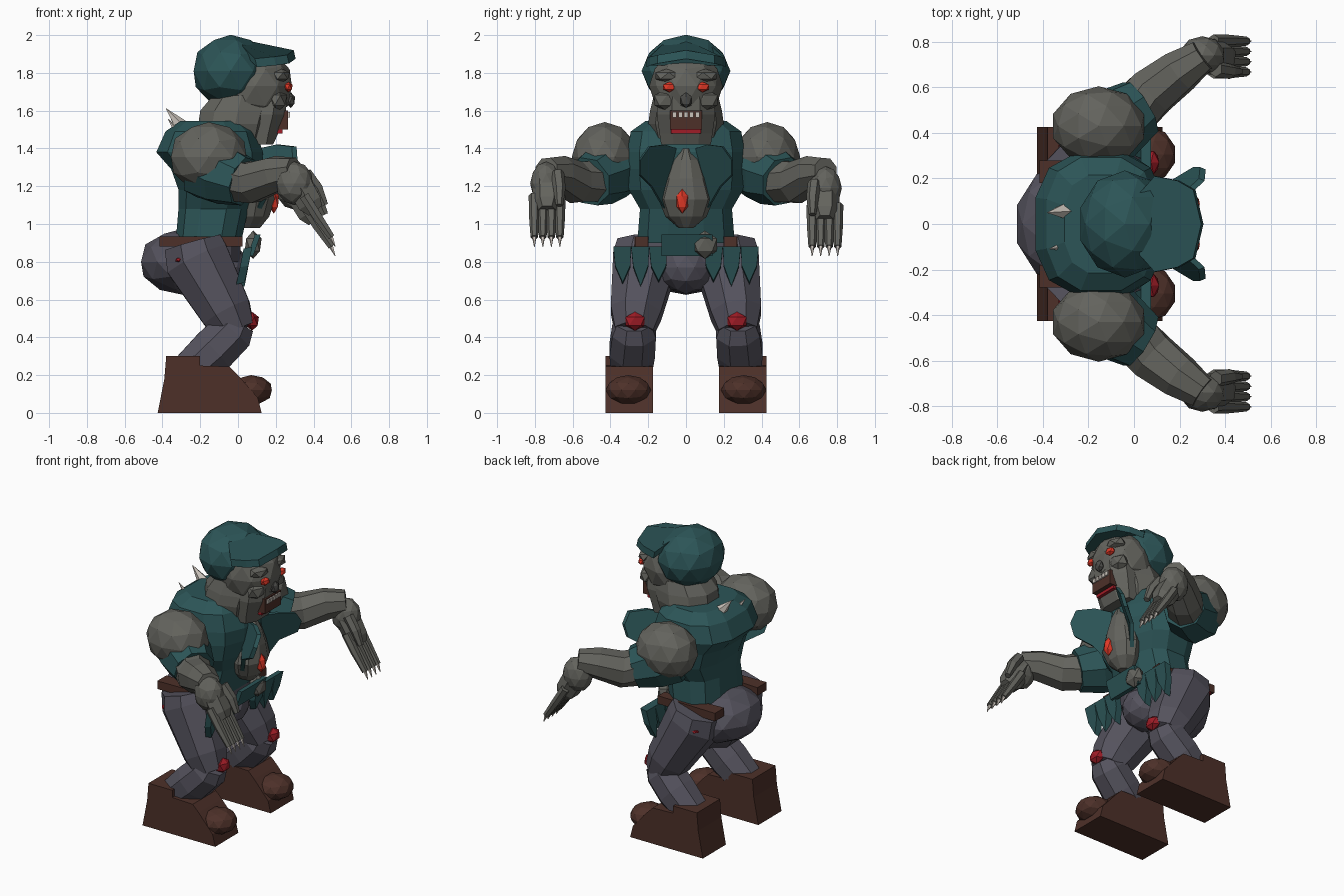
import bpy, bmesh, math
from mathutils import Vector, Matrix

def mat(name, c):
    m = bpy.data.materials.new(name)
    m.diffuse_color = (*c, 1)
    return m

SKIN = mat("skin", (.125, .125, .11))
CLOTH = mat("cloth", (.025, .09, .095))
PANTS = mat("pants", (.09, .085, .11))
BROWN = mat("leather", (.075, .03, .022))
RED = mat("wound", (.35, .012, .02))
EYE = mat("eye", (.75, .04, .02))
BONE = mat("bone", (.6, .55, .5))
DARK = mat("nostril", (.07, .07, .065))

def finish(name, bm, m):
    bmesh.ops.recalc_face_normals(bm, faces=bm.faces)
    me = bpy.data.meshes.new(name)
    bm.to_mesh(me)
    bm.free()
    me.materials.append(m)
    ob = bpy.data.objects.new(name, me)
    bpy.context.collection.objects.link(ob)
    return ob

def ball(name, c, r, m, sub=2):
    bm = bmesh.new()
    bmesh.ops.create_icosphere(bm, subdivisions=sub, radius=1)
    bm.transform(Matrix.Translation(c) @ Matrix.Diagonal((*r, 1)))
    return finish(name, bm, m)

def skin_rings(name, rings, m):
    bm = bmesh.new()
    vs = [[bm.verts.new(p) for p in ring] for ring in rings]
    n = len(vs[0])
    for a, b in zip(vs, vs[1:]):
        for i in range(n):
            bm.faces.new((a[i], a[(i + 1) % n], b[(i + 1) % n], b[i]))
    bm.faces.new(vs[0])
    bm.faces.new(vs[-1])
    return finish(name, bm, m)

def limb(name, pts, m, n=8):
    """Faceted tube through (x, y, z, radius) stations."""
    P = [Vector(p[:3]) for p in pts]
    rings = []
    for i, p in enumerate(P):
        d = (P[min(i + 1, len(P) - 1)] - P[max(i - 1, 0)]).normalized()
        u = d.cross(Vector((0, 1, .01))).normalized()
        v = d.cross(u)
        rings.append([p + pts[i][3] * (u * math.cos(t) + v * math.sin(t))
                      for t in [(k + .5) * math.tau / n for k in range(n)]])
    return skin_rings(name, rings, m)

def stack(name, rows, m, n=12, e=1):
    """Horizontal rounded rings (z, x min, x max, half width); e < 1 is boxier."""
    p = lambda v: math.copysign(abs(v) ** e, v)
    rings = []
    for z, a, b, w in rows:
        rings.append([((a + b) / 2 + (b - a) / 2 * p(math.cos(t)), w * p(math.sin(t)), z)
                      for t in [(k + .5) * math.tau / n for k in range(n)]])
    return skin_rings(name, rings, m)

def slab(name, pts, off, m):
    off = Vector(off)
    return skin_rings(name, [[Vector(p) for p in pts], [Vector(p) + off for p in pts]], m)

def box(name, lo, hi, m):
    return slab(name, [(lo[0], lo[1], lo[2]), (hi[0], lo[1], lo[2]), (hi[0], hi[1], lo[2]), (lo[0], hi[1], lo[2])],
                (0, 0, hi[2] - lo[2]), m)

# torso: torn shirt, belly skin, neck, pelvis, belt
stack("shirt", [(.9, -.335, .02, .265), (1.08, -.32, .06, .25), (1.18, -.32, .1, .31), (1.29, -.36, .13, .32),
                (1.38, -.44, .14, .32), (1.49, -.39, .1, .3), (1.545, -.31, .03, .22)], CLOTH, e=.75)
stack("belly_skin", [(.98, .0, .12, .04), (1.04, .0, .17, .11), (1.13, .0, .2, .145), (1.24, .0, .19, .11),
                     (1.34, .0, .165, .075), (1.4, .0, .14, .03)], SKIN, 10)
ball("chest_wound", (.19, -.02, 1.12), (.03, .035, .065), EYE, 1)
stack("neck", [(1.42, -.14, .14, .17), (1.53, -.22, .19, .2), (1.6, -.21, .21, .19), (1.68, -.14, .18, .17)], SKIN, 10)
ball("pelvis", (-.29, 0, .8), (.235, .27, .175), PANTS)
ball("crotch", (-.1, 0, .77), (.16, .15, .14), PANTS)
stack("waistband", [(.8, -.38, .02, .3), (.9, -.37, .02, .28)], PANTS)
ball("belly_tear", (.08, .1, .89), (.05, .075, .075), SKIN, 1)
slab("shirt_front_hem", [(.05, -.13, .83), (.05, .14, .83), (.09, .14, .945), (.09, -.13, .945)], (.03, 0, 0), CLOTH)

# head
ball("head", (.09, 0, 1.73), (.205, .195, .2), SKIN)
ball("hair", (-.04, 0, 1.81), (.205, .235, .192), CLOTH)
slab("hair_fringe", [(.1, -.21, 1.83), (.2, -.19, 1.84), (.27, -.15, 1.85), (.305, 0, 1.875), (.27, .15, 1.85),
                     (.2, .19, 1.84), (.1, .21, 1.83), (.02, .12, 1.91), (.04, 0, 1.93), (.02, -.12, 1.91)],
     (-.01, 0, .045), CLOTH)
stack("jaw", [(1.42, .04, .19, .14), (1.48, .0, .22, .15), (1.58, -.02, .26, .165), (1.68, .0, .27, .155)], SKIN, 8, .8)
box("mouth", (.15, -.085, 1.5), (.265, .085, 1.6), BROWN)
box("lower_lip", (.17, -.08, 1.48), (.235, .08, 1.515), RED)
for i in range(5):
    y = -.06 + .03 * i
    box("tooth", (.25, y - .011, 1.565), (.275, y + .011, 1.592), BONE)
ball("nose", (.28, 0, 1.655), (.025, .035, .042), DARK, 1)
limb("back_spike_large", [(-.27, .06, 1.48, .055), (-.38, .05, 1.61, .002)], BONE, 5)
limb("back_spike_small", [(-.33, -.1, 1.5, .015), (-.37, -.11, 1.555, .002)], BONE, 5)

for s in (1, -1):
    # face details
    ball("eye", (.267, s * .088, 1.725), (.025, .04, .028), EYE, 1)
    ball("brow", (.225, s * .09, 1.785), (.055, .085, .04), SKIN, 1)
    ball("cheek", (.21, s * .1, 1.655), (.055, .08, .06), SKIN, 1)

    # lapel and torn hem strips
    slab("lapel", [(.11, s * .06, 1.4), (.2, s * .12, 1.42), (.285, s * .2, 1.41), (.29, s * .25, 1.34),
                   (.26, s * .25, 1.26), (.16, s * .19, 1.2), (.1, s * .12, 1.08), (.1, s * .1, 1.25)],
         (.025, -s * .01, 0), CLOTH)
    for i in range(3):
        y = s * (.1 + .095 * i)
        low = (.69, .66, .68)[i]
        slab("torn_hem", [(.03, y, .87), (.03, y + s * .095, .87), (.01, y + s * .085, .77),
                          (-.01, y + s * .045, low), (.01, y + s * .005, .77)], (.045, 0, .01), CLOTH)
    slab("belt", [(-.415, s * .18, .88), (-.415, s * .28, .88), (.025, s * .27, .88), (.02, s * .2, .88)],
         (0, 0, .055), BROWN)

    # legs
    limb("thigh", [(-.24, s * .21, .9, .165), (-.215, s * .215, .81, .185), (-.06, s * .265, .53, .145),
                   (-.01, s * .275, .43, .11)], PANTS)
    limb("shin", [(.0, s * .275, .48, .1), (-.03, s * .275, .43, .125), (-.13, s * .285, .33, .13),
                  (-.25, s * .29, .22, .115)], PANTS)
    ball("knee_wound", (.075, s * .27, .485), (.04, .06, .05), RED, 1)
    ball("hip_wound", (-.31, s * .34, .81), (.025, .03, .015), RED, 1)
    slab("boot", [(-.425, s * .175, 0), (.125, s * .175, 0), (.105, s * .175, .08), (.0, s * .175, .2),
                  (-.045, s * .175, .245), (-.2, s * .175, .25), (-.2, s * .175, .3), (-.38, s * .175, .3),
                  (-.39, s * .175, .18)], (0, s * .25, 0), BROWN)
    ball("boot_toe", (.07, s * .305, .12), (.115, .12, .08), BROWN)

    # arms
    ball("shoulder", (-.155, s * .43, 1.355), (.21, .175, .185), SKIN)
    limb("sleeve", [(-.17, s * .38, 1.31, .185), (-.08, s * .445, 1.26, .165), (.03, s * .515, 1.225, .135)], CLOTH)
    limb("arm", [(-.02, s * .48, 1.23, .12), (.08, s * .58, 1.22, .115), (.2, s * .67, 1.265, .1),
                 (.3, s * .74, 1.28, .075)], SKIN)
    # hands, one raised slightly
    dz = .05 if s < 0 else 0
    ball("wrist", (.3, s * .74, 1.19 + dz / 2), (.1, .085, .115), SKIN)
    limb("palm", [(.31, s * .735, 1.18 + dz, .08), (.38, s * .735, 1.06 + dz, .075), (.41, s * .735, 1.02 + dz, .05)], SKIN, 6)
    limb("thumb", [(.36, s * .68, 1.22 + dz, .035), (.42, s * .67, 1.14 + dz, .033), (.46, s * .67, 1.05 + dz, .02)], SKIN, 6)
    for i in range(4):
        y = s * (.668 + .045 * i)
        limb("finger", [(.35, y, 1.1 + dz, .03), (.42, y, .99 + dz, .028), (.495, y, .88 + dz, .02)], SKIN, 6)
        limb("claw", [(.485, y, .9 + dz, .016), (.515, y, .83 + dz, .002)], BONE, 5)
